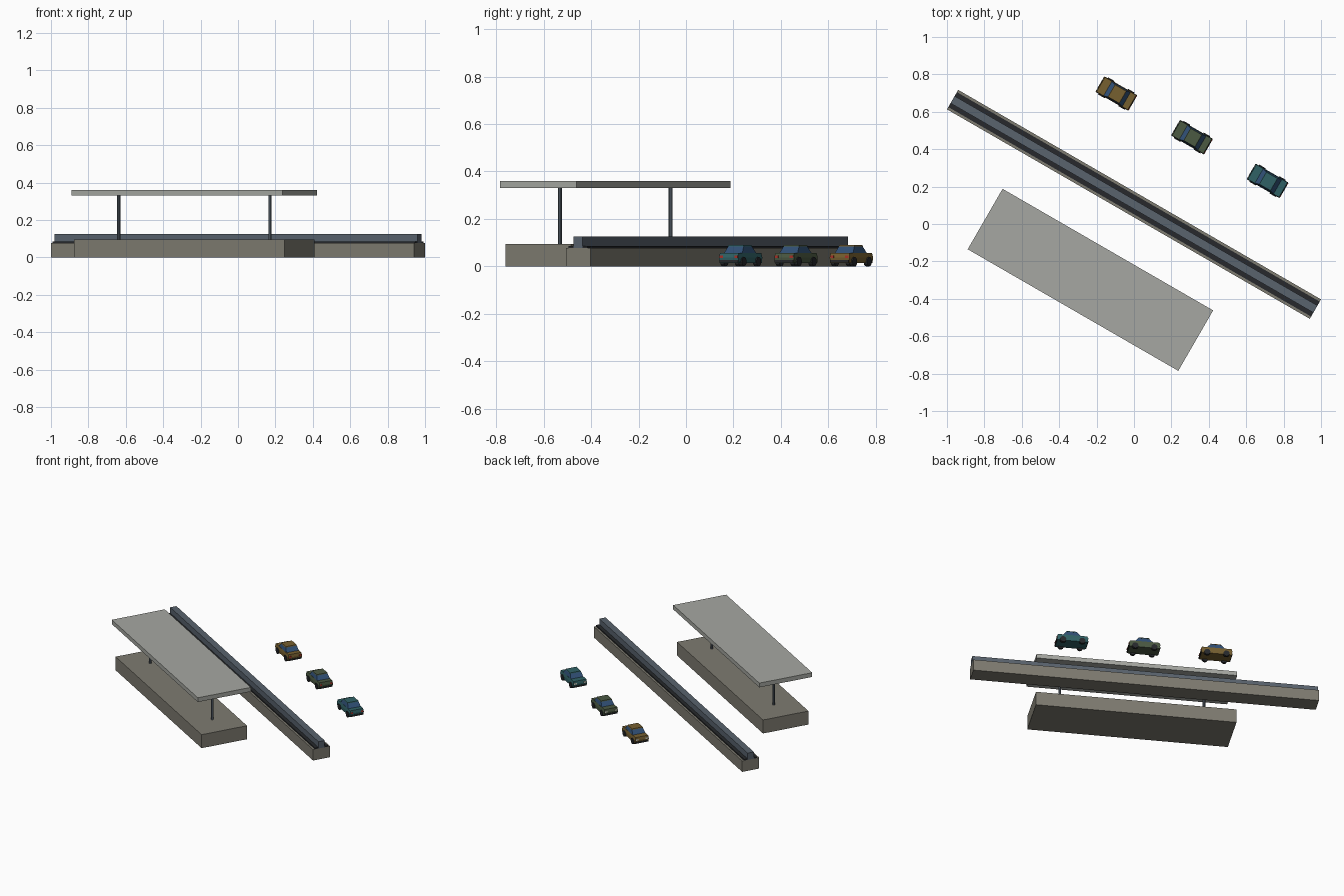
import bpy, bmesh, math
from mathutils import Matrix, Vector

if "Cube" in bpy.data.objects:
    bpy.data.objects.remove(bpy.data.objects["Cube"])

# Whole layout is turned 30 degrees about the track centre
PLACE = Matrix.Translation((0, 0.105, 0)) @ Matrix.Rotation(math.radians(-30), 4, 'Z')


def material(name, rgb):
    m = bpy.data.materials.new(name)
    m.diffuse_color = (*rgb, 1)
    m.use_nodes = True
    m.node_tree.nodes["Principled BSDF"].inputs["Base Color"].default_value = m.diffuse_color
    return m


CONCRETE = material("concrete", (0.21, 0.20, 0.165))
CANOPY = material("canopy_grey", (0.38, 0.39, 0.36))
STEEL = material("steel_blue", (0.10, 0.125, 0.155))
DARK = material("dark_rubber", (0.02, 0.022, 0.025))
GLASS = material("glass", (0.03, 0.08, 0.18))
WHITE = material("headlight", (0.7, 0.7, 0.6))
RED = material("taillight", (0.4, 0.03, 0.02))


def finish(name, bm, mat, loc=(0, 0, 0)):
    bmesh.ops.recalc_face_normals(bm, faces=bm.faces)
    me = bpy.data.meshes.new(name)
    bm.to_mesh(me)
    bm.free()
    me.materials.append(mat)
    ob = bpy.data.objects.new(name, me)
    bpy.context.collection.objects.link(ob)
    ob.matrix_world = PLACE @ Matrix.Translation(loc)
    return ob


def box(name, mat, size, centre, z0, loc=(0, 0, 0)):
    """Box from size, xy centre and base height."""
    bm = bmesh.new()
    bmesh.ops.create_cube(bm, size=1)
    bmesh.ops.scale(bm, vec=size, verts=bm.verts)
    bmesh.ops.translate(bm, vec=(*centre, z0 + size[2] / 2), verts=bm.verts)
    return finish(name, bm, mat, loc)


def cylinder(name, mat, r, depth, centre, axis, sides, loc=(0, 0, 0)):
    bm = bmesh.new()
    rot = Matrix.Rotation(math.pi / 2, 4, 'X') if axis == 'Y' else Matrix()
    bmesh.ops.create_cone(bm, cap_ends=True, segments=sides, radius1=r, radius2=r,
                          depth=depth, matrix=Matrix.Translation(centre) @ rot)
    return finish(name, bm, mat, loc)


def loft(name, mat, sections, loc):
    """Tapered block between rectangles (x0, x1, half width, z)."""
    bm = bmesh.new()
    rings = [[bm.verts.new(p) for p in ((a, -w, z), (b, -w, z), (b, w, z), (a, w, z))]
             for a, b, w, z in sections]
    bm.faces.new(rings[0][::-1])
    bm.faces.new(rings[-1])
    for lo, hi in zip(rings, rings[1:]):
        for i in range(4):
            j = (i + 1) % 4
            bm.faces.new((lo[i], lo[j], hi[j], hi[i]))
    return finish(name, bm, mat, loc)


# Track: concrete bed, guide beam and running pads
box("track_bed", CONCRETE, (2.24, 0.12, 0.077), (0, 0), 0)
box("guide_beam", STEEL, (2.24, 0.044, 0.048), (0, 0), 0.077)
for s, side in ((-1, "front"), (1, "back")):
    box(f"running_pad_{side}", DARK, (2.24, 0.024, 0.008), (0, s * 0.034), 0.077)

# Platform with canopy on two posts
box("platform", CONCRETE, (1.30, 0.32, 0.095), (0, -0.466), 0)
box("canopy_roof", CANOPY, (1.30, 0.373, 0.03), (0, -0.466), 0.33)
for s, side in ((-1, "left"), (1, "right")):
    cylinder(f"canopy_post_{side}", STEEL, 0.009, 0.235,
             (s * 0.467, -0.466, 0.2125), 'Z', 8)


def car(tag, paint, x):
    loc = (x, 0.466, 0)
    # Body, cabin glass and roof
    loft(f"{tag}_body", paint, [(-0.097, 0.097, 0.047, 0.014), (-0.1, 0.1, 0.048, 0.038),
                                (-0.096, 0.096, 0.045, 0.057)], loc)
    loft(f"{tag}_cabin", GLASS, [(-0.053, 0.062, 0.044, 0.057),
                                 (-0.03, 0.04, 0.038, 0.084)], loc)
    loft(f"{tag}_roof", paint, [(-0.031, 0.041, 0.039, 0.083),
                                (-0.029, 0.039, 0.037, 0.089)], loc)
    # Bumpers
    for e, end in ((-1, "front"), (1, "rear")):
        box(f"{tag}_bumper_{end}", DARK, (0.008, 0.09, 0.01), (e * 0.098, 0), 0.016, loc)
    for s, side in ((-1, "left"), (1, "right")):
        # Lights
        box(f"{tag}_headlight_{side}", WHITE, (0.005, 0.018, 0.01), (-0.099, s * 0.034), 0.036, loc)
        box(f"{tag}_taillight_{side}", RED, (0.005, 0.016, 0.01), (0.099, s * 0.036), 0.036, loc)
        # Wheels
        for e, end in ((-1, "front"), (1, "rear")):
            cylinder(f"{tag}_wheel_{end}_{side}", DARK, 0.02, 0.018,
                     (e * 0.062, s * 0.044, 0.02), 'Y', 12, loc)


# Row of parked cars
paints = [("ochre", (0.18, 0.115, 0.03)), ("olive", (0.07, 0.10, 0.055)),
          ("teal", (0.03, 0.12, 0.13))]
for i, (name, rgb) in enumerate(paints):
    car(f"{name}_car", material(f"{name}_paint", rgb), -0.378 + i * 0.467)
